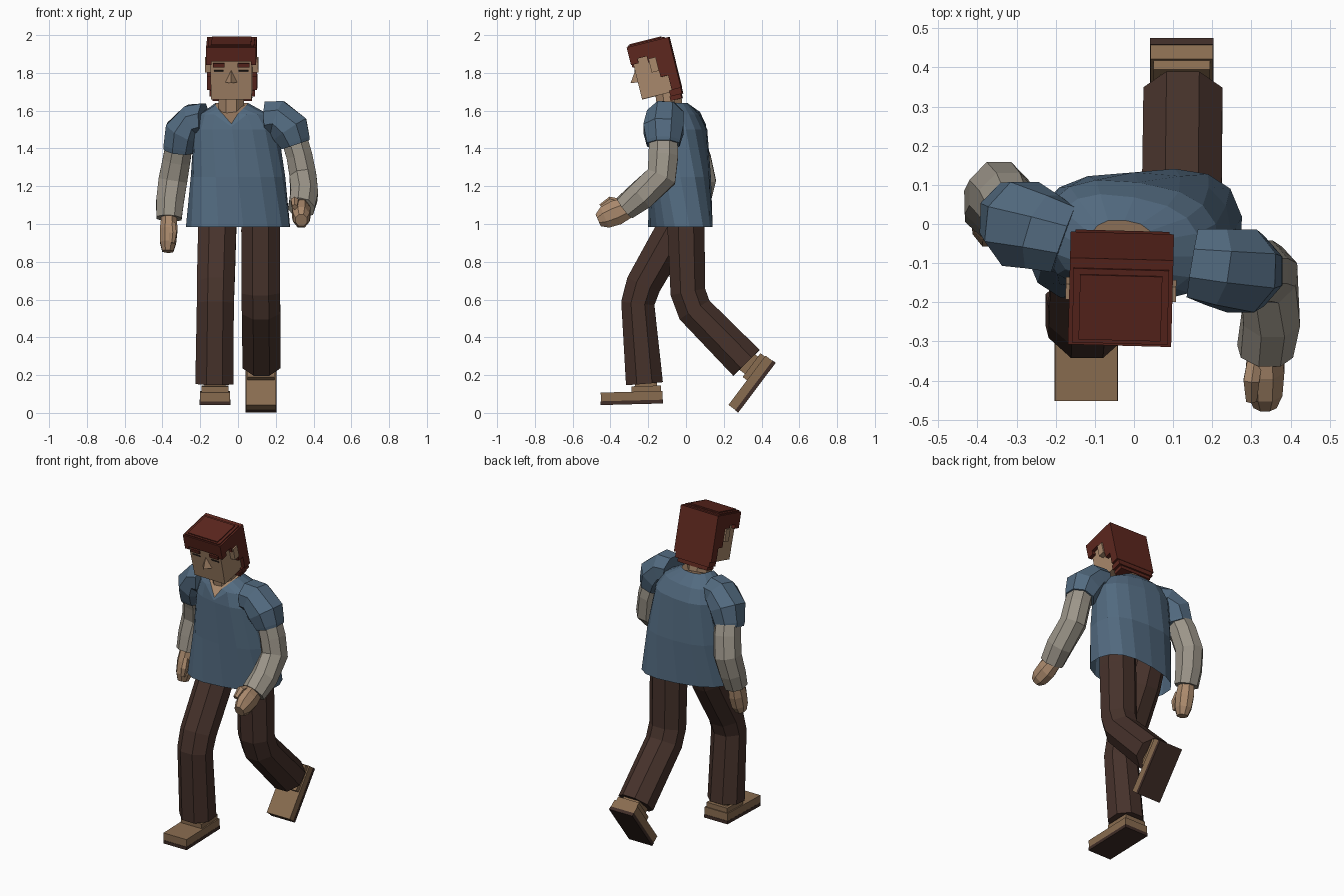
import bpy, bmesh, math
from mathutils import Vector, Matrix


def material(name, rgb):
    m = bpy.data.materials.new(name)
    m.diffuse_color = (*rgb, 1)
    return m


SKIN = material("skin", (0.40, 0.25, 0.15))
HAIR = material("auburn", (0.11, 0.02, 0.013))
SHIRT = material("dusty blue", (0.085, 0.145, 0.215))
SLEEVE = material("warm grey", (0.33, 0.30, 0.25))
TROUSER = material("dark brown", (0.062, 0.032, 0.024))
SHOE = material("tan leather", (0.25, 0.15, 0.08))
SOLE = material("sole brown", (0.05, 0.026, 0.02))
EYE = material("eye dark", (0.03, 0.02, 0.015))


def finish(name, bm, mats, matrix=None):
    bmesh.ops.recalc_face_normals(bm, faces=bm.faces[:])
    me = bpy.data.meshes.new(name)
    bm.to_mesh(me)
    bm.free()
    for m in mats:
        me.materials.append(m)
    ob = bpy.data.objects.new(name, me)
    if matrix:
        ob.matrix_world = matrix
    bpy.context.collection.objects.link(ob)
    return ob


def bridge(bm, rings):
    for a, b in zip(rings, rings[1:]):
        n = len(a)
        for i in range(n):
            j = (i + 1) % n
            bm.faces.new((a[i], a[j], b[j], b[i]))


def tube(name, path, mat, sides=8, ref=(1, 0, 0)):
    """Path of (centre, radius along ref, radius across)."""
    bm = bmesh.new()
    pts = [Vector(p[0]) for p in path]
    rings = []
    for k, (c, a, b) in enumerate(path):
        steps = []
        if k > 0:
            steps.append((pts[k] - pts[k - 1]).normalized())
        if k < len(pts) - 1:
            steps.append((pts[k + 1] - pts[k]).normalized())
        t = sum(steps, Vector()).normalized()
        r = Vector(ref)
        u = (r - t * r.dot(t)).normalized()
        v = t.cross(u)
        ring = []
        for i in range(sides):
            ang = math.tau * (i + 0.5) / sides
            ring.append(bm.verts.new(pts[k] + u * a * math.cos(ang) * 1.06
                                     + v * b * math.sin(ang) * 1.06))
        rings.append(ring)
    bridge(bm, rings)
    bm.faces.new(rings[0])
    bm.faces.new(rings[-1])
    return finish(name, bm, [mat])


def box(name, lo, hi, mat, matrix, taper=1.0):
    bm = bmesh.new()
    bmesh.ops.create_cube(bm, size=1)
    for v in bm.verts:
        low = v.co.z < 0
        v.co = Vector([l + (h - l) * (c + 0.5) for l, h, c in zip(lo, hi, v.co)])
        if low:
            v.co.x *= taper
    return finish(name, bm, [mat], matrix)


# Shirt body: twisted rings, with the neckline dropped to a V in front
bm = bmesh.new()
N = 16
rings = []
for cx, cy, z, hw, hd, yaw in [(0, -0.03, 0.985, 0.28, 0.16, 10),
                               (0, -0.03, 1.25, 0.25, 0.162, 0),
                               (-0.01, -0.04, 1.50, 0.225, 0.148, -8),
                               (-0.02, -0.05, 1.58, 0.185, 0.12, -10),
                               (-0.033, -0.075, 1.64, 0.088, 0.085, -6)]:
    rot = Matrix.Rotation(math.radians(yaw), 3, 'Z')
    ring = []
    for i in range(N):
        a = math.tau * i / N - math.pi / 2
        c, s = math.cos(a), math.sin(a)
        p = Vector((hw * math.copysign(abs(c) ** 0.78, c),
                    hd * math.copysign(abs(s) ** 0.78, s), 0))
        ring.append(bm.verts.new(rot @ p + Vector((cx, cy, z))))
    rings.append(ring)
for k, drop in ((1, 0.055), (2, 0.03), (3, 0.01)):
    for i in (k, N - k):
        rings[4][i].co.z -= drop
rings[4][0].co = (-0.035, -0.185, 1.53)
rings[3][0].co = (-0.035, -0.192, 1.515)
bridge(bm, rings)
bm.faces.new(rings[4]).material_index = 1
finish("shirt_body", bm, [SHIRT, SKIN])

tube("neck", [((-0.035, -0.075, 1.53), 0.068, 0.068),
              ((-0.035, -0.10, 1.74), 0.07, 0.07)], SKIN)

# Arms: puffed short sleeve, long undersleeve, hand and thumb
Y = (0, 1, 0)
tube("right_short_sleeve", [((0.15, -0.10, 1.56), 0.09, 0.09),
                            ((0.21, -0.11, 1.562), 0.10, 0.095),
                            ((0.275, -0.12, 1.50), 0.108, 0.105),
                            ((0.30, -0.12, 1.435), 0.092, 0.085),
                            ((0.305, -0.12, 1.42), 0.088, 0.08)], SHIRT, 8, Y)
tube("right_undersleeve", [((0.29, -0.12, 1.48), 0.075, 0.07),
                           ((0.325, -0.12, 1.36), 0.08, 0.07),
                           ((0.345, -0.13, 1.25), 0.082, 0.072),
                           ((0.35, -0.24, 1.15), 0.078, 0.074),
                           ((0.335, -0.325, 1.085), 0.065, 0.07)], SLEEVE, 8, Y)
tube("right_hand", [((0.335, -0.30, 1.09), 0.04, 0.055),
                    ((0.335, -0.37, 1.06), 0.05, 0.068),
                    ((0.335, -0.43, 1.035), 0.045, 0.06),
                    ((0.335, -0.465, 1.02), 0.03, 0.035)], SKIN)
tube("right_thumb", [((0.31, -0.34, 1.11), 0.02, 0.02),
                     ((0.30, -0.40, 1.12), 0.022, 0.024),
                     ((0.30, -0.45, 1.09), 0.015, 0.015)], SKIN, 6)

tube("left_short_sleeve", [((-0.18, -0.04, 1.55), 0.09, 0.09),
                           ((-0.235, -0.02, 1.548), 0.10, 0.09),
                           ((-0.29, 0.0, 1.485), 0.112, 0.10),
                           ((-0.308, 0.015, 1.41), 0.095, 0.088),
                           ((-0.31, 0.02, 1.39), 0.09, 0.084)], SHIRT, 8, Y)
tube("left_undersleeve", [((-0.305, 0.01, 1.46), 0.075, 0.07),
                          ((-0.325, 0.055, 1.34), 0.08, 0.075),
                          ((-0.345, 0.08, 1.23), 0.08, 0.078),
                          ((-0.36, 0.055, 1.12), 0.075, 0.075),
                          ((-0.365, 0.03, 1.03), 0.065, 0.068)], SLEEVE, 8, Y)
tube("left_hand", [((-0.365, 0.03, 1.05), 0.04, 0.05),
                   ((-0.367, 0.012, 0.97), 0.048, 0.06),
                   ((-0.37, -0.005, 0.90), 0.043, 0.055),
                   ((-0.372, -0.015, 0.855), 0.03, 0.035)], SKIN)
tube("left_thumb", [((-0.35, -0.02, 1.0), 0.02, 0.02),
                    ((-0.345, -0.045, 0.95), 0.022, 0.022),
                    ((-0.35, -0.05, 0.90), 0.015, 0.015)], SKIN, 6)

# Trouser legs
tube("left_trouser_leg", [((-0.105, 0.0, 1.12), 0.10, 0.10),
                          ((-0.11, -0.06, 0.97), 0.103, 0.10),
                          ((-0.118, -0.225, 0.68), 0.102, 0.095),
                          ((-0.12, -0.255, 0.58), 0.10, 0.09),
                          ((-0.125, -0.22, 0.155), 0.103, 0.10)], TROUSER)
tube("right_trouser_leg", [((0.12, 0.0, 1.12), 0.10, 0.10),
                           ((0.12, 0.0, 0.97), 0.105, 0.10),
                           ((0.12, 0.01, 0.64), 0.104, 0.095),
                           ((0.122, 0.045, 0.545), 0.104, 0.095),
                           ((0.125, 0.32, 0.265), 0.103, 0.10)], TROUSER)

# Shoes: local origin at the heel bottom, toe along -y
for side, loc, pitch in (("left", (-0.122, -0.122, 0.05), 1.5),
                         ("right", (0.122, 0.475, 0.265), 53)):
    M = Matrix.Translation(loc) @ Matrix.Rotation(math.radians(pitch), 4, 'X')
    box(side + "_shoe_sole", (-0.081, -0.33, 0), (0.081, 0, 0.02), SOLE, M)
    box(side + "_shoe_upper", (-0.08, -0.328, 0.02), (0.08, -0.002, 0.066), SHOE, M)
    box(side + "_shoe_ankle", (-0.072, -0.165, 0.066), (0.072, -0.008, 0.095), SHOE, M)
    box(side + "_ankle", (-0.055, -0.145, 0.095), (0.055, -0.03, 0.15), SHOE, M)

# Head: local origin at the chin, leaning forward
H = (Matrix.Translation((-0.035, -0.23, 1.66)) @ Matrix.Rotation(math.radians(-1.5), 4, 'Z')
     @ Matrix.Rotation(math.radians(14), 4, 'X'))
box("head", (-0.112, 0, 0), (0.112, 0.2, 0.28), SKIN, H, 0.96)

# Nose wedge
bm = bmesh.new()
a, b, c, d = [bm.verts.new(p) for p in ((-0.035, 0.004, 0.09), (0.035, 0.004, 0.09),
                                        (0, 0.004, 0.165), (0, -0.04, 0.1))]
for f in ((a, b, c), (a, b, d), (b, c, d), (c, a, d)):
    bm.faces.new(f)
finish("nose", bm, [SKIN], H)

# Hair: crown with stepped top, fringe, side locks, back and nape
W = 0.132
box("hair_crown", (-W, -0.012, 0.235), (W, 0.216, 0.286), HAIR, H)
box("hair_top_step", (-0.122, -0.005, 0.286), (0.122, 0.19, 0.293), HAIR, H)
box("hair_top", (-0.105, 0.005, 0.293), (0.105, 0.175, 0.299), HAIR, H)
box("hair_fringe", (-W, -0.012, 0.21), (W, 0.01, 0.24), HAIR, H)
box("hair_back", (-W, 0.165, 0.01), (W, 0.216, 0.24), HAIR, H)
box("hair_nape", (-0.12, 0.15, -0.022), (0.12, 0.214, 0.01), HAIR, H)
box("hair_nape_end", (-0.105, 0.145, -0.045), (0.105, 0.206, -0.022), HAIR, H)
locks = [(-0.012, 0.03, 0.19), (0.03, 0.08, 0.215), (0.08, 0.125, 0.18), (0.125, 0.166, 0.09)]
for s, tag in ((-1, "left"), (1, "right")):
    def pair(name, x0, x1, y0, y1, z0, z1, mat):
        xs = sorted((s * x0, s * x1))
        box(tag + name, (xs[0], y0, z0), (xs[1], y1, z1), mat, H)
    for i, (y0, y1, z0) in enumerate(locks):
        pair("_hair_lock_%d" % i, 0.105, W, y0, y1, z0, 0.24, HAIR)
    pair("_ear", 0.10, 0.141, 0.085, 0.125, 0.125, 0.20, SKIN)
    pair("_eyebrow", 0.035, 0.097, -0.009, 0, 0.175, 0.197, HAIR)
    pair("_eye", 0.04, 0.092, -0.003, 0.001, 0.15, 0.159, EYE)
